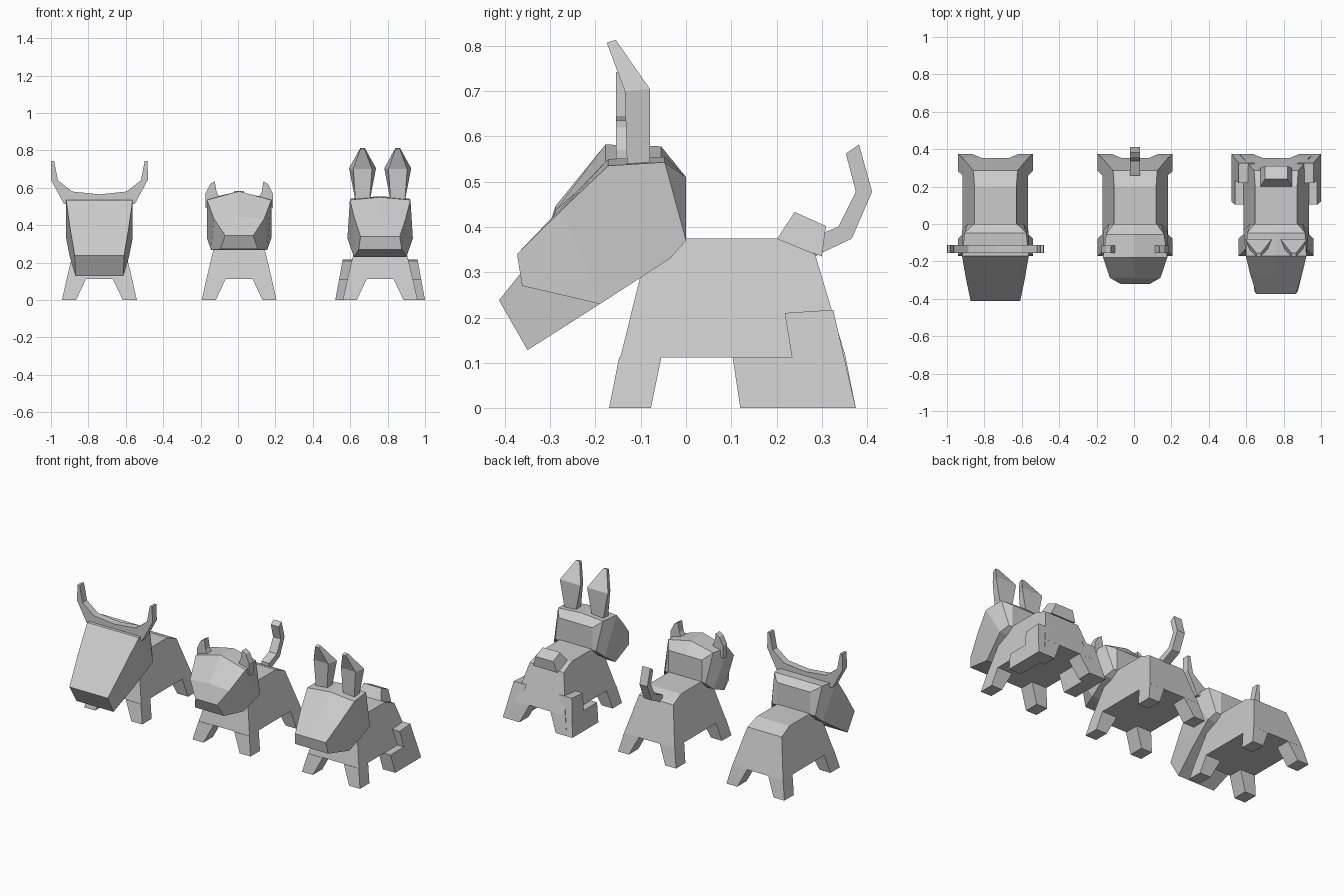
import bpy, bmesh

if "Cube" in bpy.data.objects:
    bpy.data.objects.remove(bpy.data.objects["Cube"])


def finish(name, bm):
    bmesh.ops.recalc_face_normals(bm, faces=bm.faces)
    me = bpy.data.meshes.new(name)
    bm.to_mesh(me)
    bm.free()
    ob = bpy.data.objects.new(name, me)
    bpy.context.collection.objects.link(ob)
    return ob


def loft(name, rings):
    """Skin a list of equal-length rings and cap both ends."""
    bm = bmesh.new()
    vs = [[bm.verts.new(p) for p in r] for r in rings]
    n = len(vs[0])
    for a, b in zip(vs, vs[1:]):
        for i in range(n):
            j = (i + 1) % n
            bm.faces.new((a[i], a[j], b[j], b[i]))
    bm.faces.new(vs[0])
    bm.faces.new(vs[-1])
    return finish(name, bm)


def rect(x0, x1, y0, y1, z):
    return [(x0, y0, z), (x1, y0, z), (x1, y1, z), (x0, y1, z)]


def body(cx, kind):
    # trunk: pairs of (y, z, half width), from belly over the back to the rump
    outline = [(-.145, .112, .175), (-.08, .375, .112), (.2, .375, .112),
               (.285, .34, .118), (.353, .112, .175)]
    loft(kind + "_body", [[(cx + s * h, y, z) for y, z, h in outline] for s in (-1, 1)])
    # four splayed legs
    for s in (-1, 1):
        for t, end in ((-1, "front"), (1, "back")):
            m = .1025
            loft(f"{kind}_{end}_leg", [
                rect(cx + s * .125, cx + s * .2, m + t * .18, m + t * .2725, 0),
                rect(cx + s * .072, cx + s * .175, m + t * .157, m + t * .25, .112)])


def head(cx, kind, rings):
    # ring: top (y, z), half width, bottom (y, z), half width, ridge height
    loft(kind + "_head", [
        [(cx - ht, ty, tz), (cx, ty, tz + r), (cx + ht, ty, tz),
         (cx + hb, by, bz), (cx - hb, by, bz)]
        for (ty, tz), ht, (by, bz), hb, r in rings])


def slab_x(name, pts, x0, x1):
    """Side profile in y, z stretched between two x values."""
    loft(name, [[(x, y, z) for y, z in pts] for x in (x0, x1)])


def slab_y(name, pts, y0, y1):
    """Front profile in x, z stretched between two y values."""
    loft(name, [[(x, y, z) for x, z in pts] for y in (y0, y1)])


BULL, CAT, RABBIT = -.741, .006, .76
for cx, kind in ((BULL, "bull"), (CAT, "cat"), (RABBIT, "rabbit")):
    body(cx, kind)

# bull head with a long square muzzle
head(BULL, "bull", [
    ((0, .51), .115, (0, .375), .115, 0),
    ((-.047, .543), .165, (0, .37), .15, 0),
    ((-.172, .535), .178, (-.035, .33), .178, 0),
    ((-.29, .392), .158, (-.19, .23), .158, 0),
    ((-.413, .238), .132, (-.35, .128), .128, 0)])

# bull horns, joined by a bar across the brow
half = [(.145, .58), (.222, .64), (.242, .742), (.257, .742), (.26, .645), (.19, .515)]
horns = [(BULL, .565)] + [(BULL + x, z) for x, z in half] + \
        [(BULL, .5)] + [(BULL - x, z) for x, z in reversed(half)]
slab_y("bull_horns", horns, -.155, -.112)

# cat head with a raised crown and short snout
head(CAT, "cat", [
    ((0, .51), .115, (0, .375), .115, 0),
    ((-.055, .545), .155, (0, .37), .14, .033),
    ((-.178, .535), .172, (-.035, .33), .172, .047),
    ((-.288, .436), .135, (-.17, .268), .15, .01),
    ((-.322, .345), .075, (-.29, .272), .1, 0)])

# cat ears
for s in (-1, 1):
    slab_y("cat_ear", [(CAT + s * x, z) for x, z in (
        (.1, .54), (.12, .575), (.13, .635), (.155, .62), (.18, .57), (.18, .49))],
        -.155, -.115)

# cat tail
slab_x("cat_tail", [(.26, .32), (.296, .341), (.366, .374), (.411, .478), (.382, .582),
                    (.353, .562), (.375, .478), (.336, .4), (.26, .37)],
       CAT - .027, CAT + .027)

# rabbit head with full cheeks and a small nose
head(RABBIT, "rabbit", [
    ((0, .51), .115, (0, .375), .115, 0),
    ((-.047, .543), .155, (0, .37), .14, .012),
    ((-.172, .535), .162, (-.035, .33), .175, .015),
    ((-.272, .44), .138, (-.19, .23), .14, .006),
    ((-.373, .34), .105, (-.362, .27), .115, 0)])

# rabbit ears: narrow root, broad middle, pointed tip
for s in (-1, 1):
    ex = RABBIT + s * .094
    loft("rabbit_ear", [
        rect(ex - .038, ex + .038, -.13, -.08, .53),
        [(ex - .05, -.135, .7), (ex + .05, -.135, .7),
         (ex + .072, -.08, .705), (ex - .072, -.08, .705)],
        [(ex - .012, -.175, .807), (ex + .012, -.175, .807),
         (ex + .012, -.155, .813), (ex - .012, -.155, .813)]])

# rabbit haunches with long feet
for s in (-1, 1):
    side = [(.12, 0), (.375, 0), (.325, .217), (.218, .21), (.234, .112), (.103, .112)]
    loft("rabbit_haunch", [
        [(RABBIT + s * (w - .185 * z), y, z) for y, z in side] for w in (.155, .24)])

# rabbit tail
tail = [(.2, .372, .085), (.24, .433, .06), (.309, .402, .06), (.3, .335, .085)]
loft("rabbit_tail", [[(RABBIT + s * h, y, z) for y, z, h in tail] for s in (-1, 1)])
